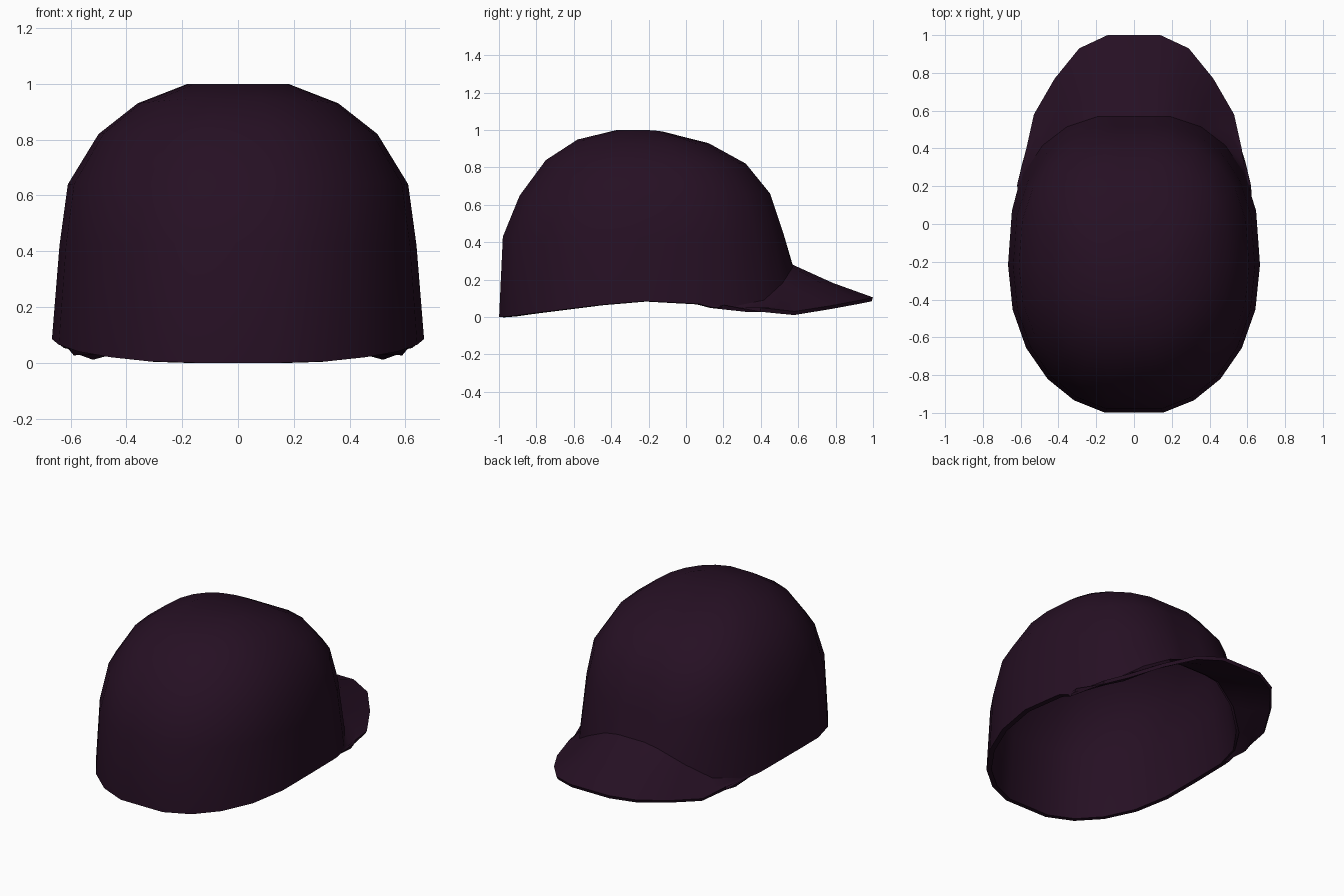
import bpy, bmesh, math

old = bpy.data.objects.get("Cube")
if old:
    bpy.data.objects.remove(old, do_unlink=True)

cloth = bpy.data.materials.new("dark plum cloth")
cloth.use_nodes = True
colour = (0.019, 0.005, 0.017, 1)
cloth.diffuse_color = colour
cloth.node_tree.nodes["Principled BSDF"].inputs["Base Color"].default_value = colour

# Angles run from the front round the left half; the right half mirrors them
HALF = [12, 27, 42, 58, 74, 90, 106, 122, 138, 153, 168, 175]
RIM_Z = [0.0, 0.005, 0.02, 0.04, 0.065, 0.085, 0.07, 0.06, 0.09, 0.18, 0.265, 0.28]


def mirrored(points):
    return points + [(-x, y, z) for x, y, z in reversed(points)]


def ring(front, back, width, z_front, z_side, z_back):
    """One horizontal loop of the crown, rounder in front and squarer behind."""
    mid, depth = (front + back) / 2, (back - front) / 2
    points = []
    for angle in HALF:
        t = math.radians(angle)
        s, c = math.sin(t), -math.cos(t)
        power = 0.94 if c < 0 else 0.8
        z_end = z_front if c < 0 else z_back
        reach = min(1, abs(c) ** power * 1.02)
        points.append((width * s ** power,
                       mid + math.copysign(depth * reach, c),
                       z_side + (z_end - z_side) * c * c))
    return points


def make_shell(name, rows, closed, thickness):
    """Skin the rows, then thicken them inward."""
    bm = bmesh.new()
    loops = [[bm.verts.new(p) for p in row] for row in rows]
    count = len(loops[0])
    for low, high in zip(loops, loops[1:]):
        for j in range(count if closed else count - 1):
            k = (j + 1) % count
            bm.faces.new((low[j], low[k], high[k], high[j]))
    if closed:
        bm.faces.new(loops[-1])
    mesh = bpy.data.meshes.new(name)
    bm.to_mesh(mesh)
    bm.free()
    mesh.materials.append(cloth)
    obj = bpy.data.objects.new(name, mesh)
    bpy.context.collection.objects.link(obj)
    solid = obj.modifiers.new("thickness", 'SOLIDIFY')
    solid.thickness = thickness
    solid.offset = -1
    bpy.ops.object.select_all(action='DESELECT')
    obj.select_set(True)
    bpy.context.view_layer.objects.active = obj
    bpy.ops.object.modifier_apply(modifier="thickness")
    bpy.ops.object.shade_smooth_by_angle(angle=math.radians(55))
    return obj


# Crown: the rim follows its own heights, upper loops close into a flat top
rim = [(x, y, z) for (x, y, _), z in zip(ring(-1, 0.57, 0.667, 0, 0, 0), RIM_Z)]
crown = [
    rim,
    ring(-0.98, 0.52, 0.64, 0.43, 0.42, 0.45),
    ring(-0.89, 0.45, 0.61, 0.65, 0.64, 0.66),
    ring(-0.75, 0.32, 0.5, 0.84, 0.82, 0.82),
    ring(-0.58, 0.12, 0.36, 0.95, 0.93, 0.93),
    ring(-0.37, -0.12, 0.18, 1.0, 1.0, 0.99),
]
make_shell("crown", [mirrored(r) for r in crown], True, 0.03)

# Brim: arched sheet from the rear rim out to the drooping edge
inner = rim[6:]
edge = [(0.6, 0.2, 0.055), (0.57, 0.4, 0.05), (0.53, 0.58, 0.03),
        (0.42, 0.77, 0.06), (0.29, 0.93, 0.09), (0.14, 1.0, 0.105)]
middle = [((a[0] + b[0]) / 2, (a[1] + b[1]) / 2, (a[2] + b[2]) / 2 - 0.01)
          for a, b in zip(inner, edge)]
rows = [mirrored(r) for r in (edge, middle, inner)]
make_shell("brim", rows, False, 0.022)
